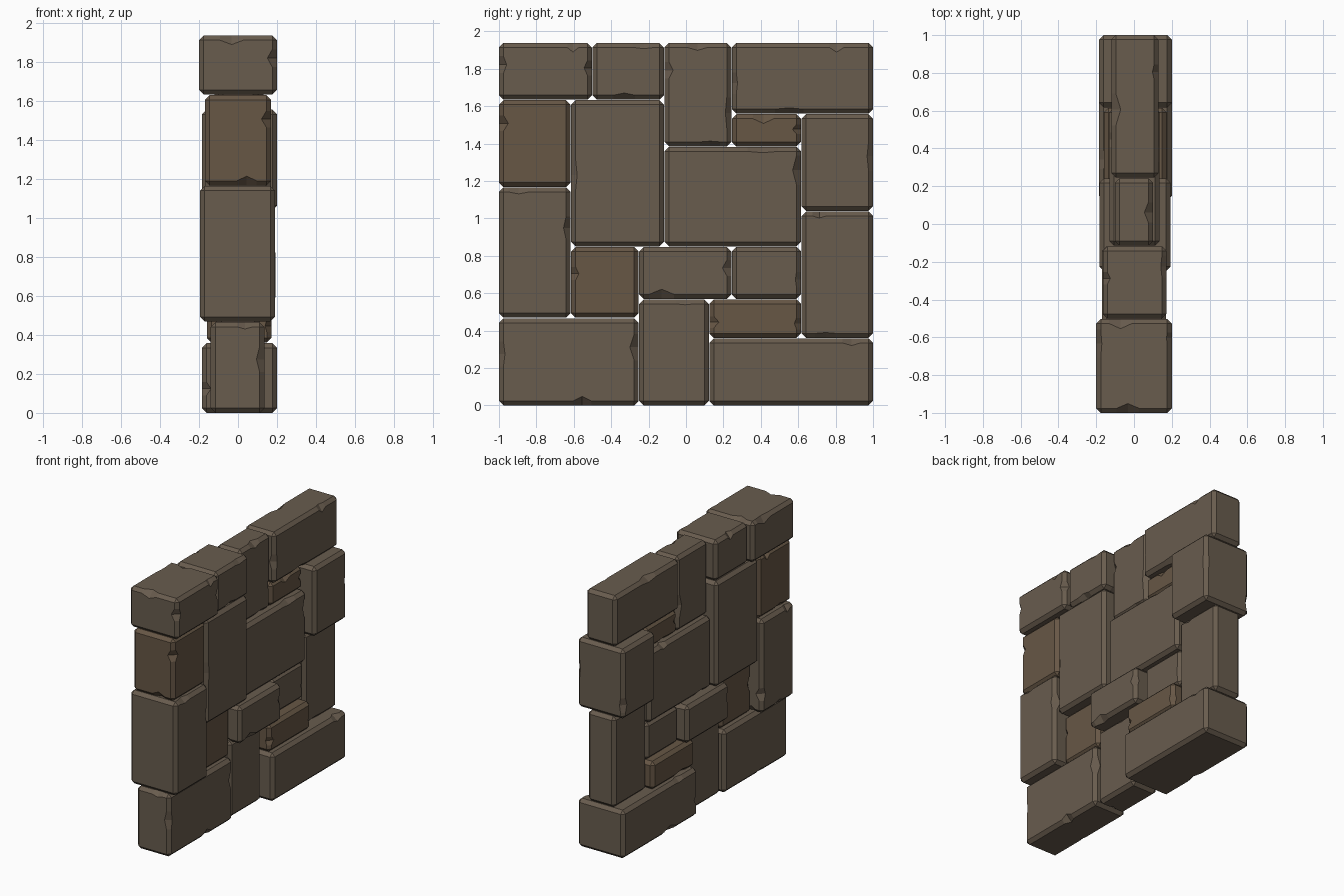
import bpy, bmesh, random
from mathutils import Vector

if "Cube" in bpy.data.objects:
    bpy.data.objects.remove(bpy.data.objects["Cube"])

random.seed(4)
BEVEL = 0.024


def material(name, col):
    m = bpy.data.materials.new(name)
    m.diffuse_color = (*col, 1)
    m.use_nodes = True
    m.node_tree.nodes["Principled BSDF"].inputs["Base Color"].default_value = m.diffuse_color
    return m


STONE = material("stone", (0.14, 0.107, 0.076))
BROWN = material("brown_stone", (0.135, 0.095, 0.06))


def chip(bm, n, half):
    """Notch the chamfer strip facing n: split its long edges, push the middle in."""
    face = next((f for f in bm.faces if f.normal.dot(n) > 0.999), None)
    if face is None:
        return
    a = min(range(3), key=lambda k: abs(n[k]))
    i, j = [k for k in range(3) if k != a]
    w = min(random.uniform(0.03, 0.09), half[a] * 0.3)
    t = random.uniform(-1, 1) * max(half[a] - BEVEL - w - 0.02, 0)
    rows = []
    for e in [e for e in face.edges
              if abs(e.verts[0].co[a] - e.verts[1].co[a]) > 0.06]:
        va, vb = sorted(e.verts, key=lambda v: v.co[a])
        flat, move = (i, j) if abs(abs(va.co[i]) - half[i]) < 1e-4 else (j, i)
        depth = random.uniform(0.004, 0.028)
        row, start = [], va
        for k in (-1, 0, 1):
            base = start.co.copy()
            edge = next(e for e in start.link_edges if e.other_vert(start) == vb)
            start = bmesh.utils.edge_split(edge, start, 0.5)[1]
            base[a] = t + k * w
            if k == 0:
                base[move] -= depth * (1 if base[move] > 0 else -1)
            else:
                base[move] = va.co[move]
            start.co = base
            row.append(start)
        rows.append(row)
    for p, q in zip(*rows):
        f = next(f for f in p.link_faces if f in q.link_faces[:])
        bmesh.utils.face_split(f, p, q)


def block(name, x, y, z, mat=STONE, chips=0.4):
    lo, hi = Vector((x[0], y[0], z[0])), Vector((x[1], y[1], z[1]))
    half = (hi - lo) / 2
    bm = bmesh.new()
    bmesh.ops.create_cube(bm, size=2)
    bmesh.ops.scale(bm, vec=half, verts=bm.verts)
    bmesh.ops.bevel(bm, geom=bm.edges[:], offset=BEVEL, segments=1,
                    affect='EDGES', profile=0.5)
    bm.normal_update()
    strips = [f.normal.copy() for f in bm.faces
              if sum(abs(c) > 0.3 for c in f.normal) == 2]
    for n in strips:
        if random.random() < chips:
            chip(bm, n, half)
            bm.normal_update()
    me = bpy.data.meshes.new(name)
    bm.to_mesh(me)
    bm.free()
    me.materials.append(mat)
    ob = bpy.data.objects.new(name, me)
    ob.location = (lo + hi) / 2
    bpy.context.collection.objects.link(ob)


# Bottom course
block("bottom_left_stone", (-.14, .135), (-1, -.253), (0, .466))
block("bottom_middle_stone", (-.11, .11), (-.25, .122), (0, .567))
block("bottom_right_stone", (-.185, .2), (.125, 1), (0, .358))
# Left column
block("left_tall_stone", (-.195, .19), (-1, -.617), (.469, 1.165))
block("left_upper_stone", (-.17, .17), (-1, -.617), (1.168, 1.632), BROWN)
# Top course
block("top_left_stone", (-.2, .2), (-1, -.503), (1.635, 1.938))
block("top_second_stone", (-.165, .172), (-.5, -.118), (1.635, 1.938))
block("top_third_stone", (-.1, .1), (-.115, .242), (1.385, 1.938))
block("top_right_stone", (-.12, .13), (.245, 1), (1.56, 1.938))
block("top_filler_stone", (-.1, .1), (.245, .615), (1.385, 1.557), BROWN)
# Right column
block("right_upper_stone", (-.185, .2), (.618, 1), (1.04, 1.557))
block("right_lower_stone", (-.11, .115), (.618, 1), (.361, 1.037))
# Middle stones
block("tall_middle_stone", (-.17, .17), (-.614, -.118), (.85, 1.632))
block("large_centre_stone", (-.13, .135), (-.115, .615), (.85, 1.382))
block("small_left_stone", (-.11, .11), (-.614, -.253), (.469, .847), BROWN)
block("small_centre_stone", (-.182, .193), (-.25, .242), (.57, .847))
block("small_right_stone", (-.11, .11), (.245, .615), (.57, .847))
block("low_filler_stone", (-.16, .172), (.125, .615), (.361, .567), BROWN)
